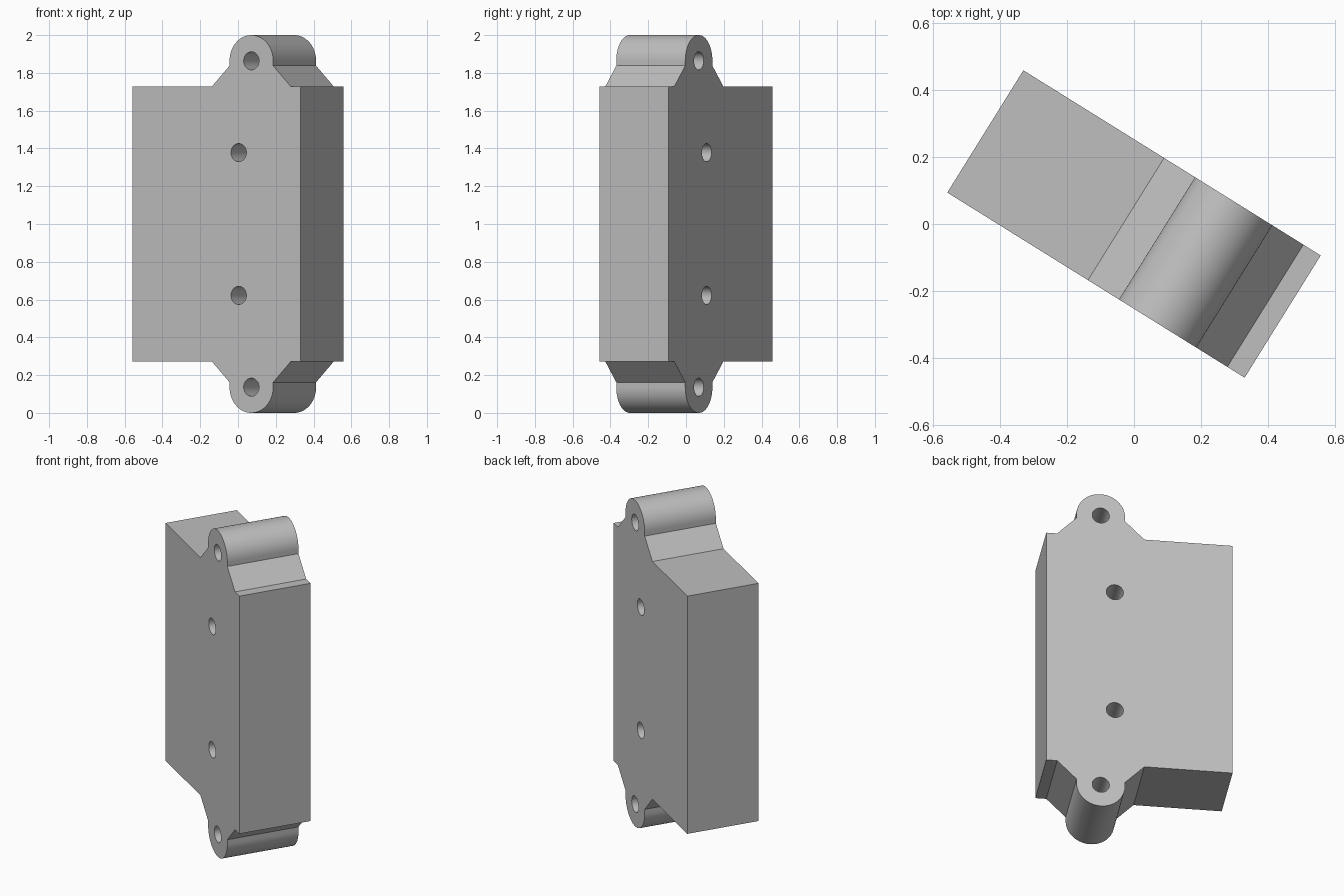
import bpy
import bmesh
import math
from mathutils import Matrix, Vector

if "Cube" in bpy.data.objects:
    bpy.data.objects.remove(bpy.data.objects["Cube"], do_unlink=True)

# Dimensions in the block's own axes, measured from its middle
HALF_LENGTH, HALF_DEPTH, HALF_HEIGHT = 0.523, 0.215, 0.729
EAR_U, EAR_W, EAR_R = 0.217, 0.864, 0.136
SHOULDER_W, FOOT_HALF = 0.838, 0.245
HOLE_R = 0.048
HOLES = [(EAR_U, EAR_W), (0.138, 0.378)]
PLACE = Matrix.Translation((0, 0, 1)) @ Matrix.Rotation(math.radians(-31.9), 4, "Z")

grey = bpy.data.materials.new("light grey")
grey.use_nodes = True
colour = (0.52, 0.52, 0.52, 1)
grey.diffuse_color = colour
grey.node_tree.nodes["Principled BSDF"].inputs["Base Color"].default_value = colour


def make_object(name, bm):
    bmesh.ops.recalc_face_normals(bm, faces=bm.faces)
    mesh = bpy.data.meshes.new(name)
    bm.to_mesh(mesh)
    bm.free()
    mesh.materials.append(grey)
    obj = bpy.data.objects.new(name, mesh)
    bpy.context.collection.objects.link(obj)
    return obj


# Upper half of the outline: block corners, sloped shoulders and round ear
top = [(HALF_LENGTH, HALF_HEIGHT), (EAR_U + FOOT_HALF, HALF_HEIGHT),
       (EAR_U + EAR_R, SHOULDER_W)]
steps = 40
for i in range(steps + 1):
    a = math.pi * i / steps
    top.append((EAR_U + EAR_R * math.cos(a), EAR_W + EAR_R * math.sin(a)))
top += [(EAR_U - EAR_R, SHOULDER_W), (EAR_U - FOOT_HALF, HALF_HEIGHT),
        (-HALF_LENGTH, HALF_HEIGHT)]
outline = top + [(u, -w) for u, w in reversed(top)]

# Block extruded through its depth
bm = bmesh.new()
face = bm.faces.new([bm.verts.new((u, -HALF_DEPTH, w)) for u, w in outline])
extruded = bmesh.ops.extrude_face_region(bm, geom=[face])["geom"]
bmesh.ops.translate(bm, vec=Vector((0, 2 * HALF_DEPTH, 0)),
                    verts=[g for g in extruded if isinstance(g, bmesh.types.BMVert)])
body = make_object("housing_with_ears", bm)

# Four through holes
bm = bmesh.new()
for u, w in HOLES:
    for side in (1, -1):
        bmesh.ops.create_cone(
            bm, cap_ends=True, segments=40, radius1=HOLE_R, radius2=HOLE_R, depth=1,
            matrix=Matrix.Translation((u, 0, side * w)) @ Matrix.Rotation(math.pi / 2, 4, "X"))
cutter = make_object("hole_cutter", bm)
cutter.hide_render = True

bpy.ops.object.select_all(action="DESELECT")
body.select_set(True)
bpy.context.view_layer.objects.active = body
drill = body.modifiers.new("drill", "BOOLEAN")
drill.object = cutter
drill.operation = "DIFFERENCE"
drill.solver = "EXACT"
bpy.ops.object.modifier_apply(modifier=drill.name)
bpy.data.objects.remove(cutter, do_unlink=True)

# Turn into place and smooth only the round surfaces
body.matrix_world = PLACE
bpy.ops.object.shade_smooth_by_angle(angle=math.radians(25))
